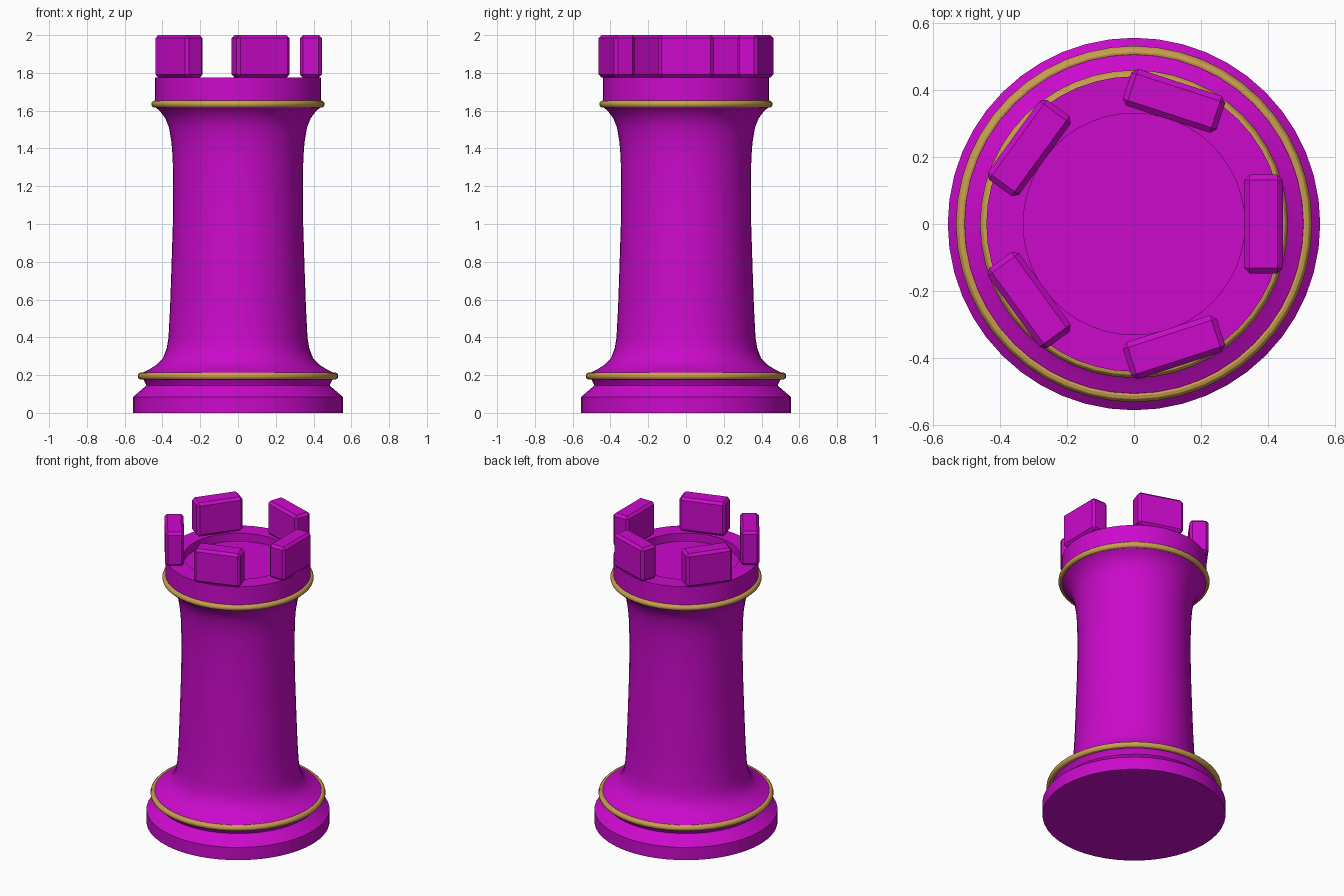
import bpy, bmesh, math
from mathutils import Matrix, Vector

if "Cube" in bpy.data.objects:
    bpy.data.objects.remove(bpy.data.objects["Cube"], do_unlink=True)

SIDES = 48


def material(name, rgb):
    mat = bpy.data.materials.new(name)
    mat.use_nodes = True
    mat.diffuse_color = (*rgb, 1)
    mat.node_tree.nodes["Principled BSDF"].inputs["Base Color"].default_value = (*rgb, 1)
    return mat


magenta = material("magenta", (0.60, 0.003, 0.60))
gold = material("gold", (0.60, 0.35, 0.08))


def finish(bm, name, mat, smooth=True):
    bmesh.ops.recalc_face_normals(bm, faces=bm.faces)
    mesh = bpy.data.meshes.new(name)
    bm.to_mesh(mesh)
    bm.free()
    mesh.materials.append(mat)
    obj = bpy.data.objects.new(name, mesh)
    bpy.context.collection.objects.link(obj)
    if smooth:
        bpy.ops.object.select_all(action="DESELECT")
        obj.select_set(True)
        bpy.context.view_layer.objects.active = obj
        bpy.ops.object.shade_smooth_by_angle(angle=math.radians(30))
    return obj


def lathe(name, profile, mat, closed=False):
    """Spin a (radius, height) profile about the z axis."""
    bm = bmesh.new()
    verts = [bm.verts.new((r, 0, z)) for r, z in profile]
    edges = [bm.edges.new(pair) for pair in zip(verts, verts[1:])]
    if closed:
        edges.append(bm.edges.new((verts[-1], verts[0])))
    bmesh.ops.spin(bm, geom=verts + edges, cent=(0, 0, 0), axis=(0, 0, 1),
                   angle=math.tau, steps=SIDES, use_duplicate=False)
    bmesh.ops.remove_doubles(bm, verts=bm.verts, dist=0.0005)
    return finish(bm, name, mat)


def ring(name, radius, tube, z):
    steps = [i * math.tau / 12 for i in range(12)]
    return lathe(name, [(radius + tube * math.cos(a), z + tube * math.sin(a))
                        for a in steps], gold, closed=True)


# Stepped base, flared shaft, and head with a sunken floor
lathe("tower_body", [
    (0, 0), (0.555, 0), (0.555, 0.085), (0.485, 0.145), (0.50, 0.175),
    (0.515, 0.195), (0.505, 0.213), (0.47, 0.23), (0.43, 0.255), (0.397, 0.29),
    (0.378, 0.34), (0.368, 0.40), (0.36, 0.55), (0.353, 0.75), (0.345, 1.0),
    (0.343, 1.2), (0.346, 1.35), (0.352, 1.43), (0.365, 1.51), (0.385, 1.56),
    (0.415, 1.60), (0.44, 1.62), (0.44, 1.775), (0.33, 1.775),
    (0.33, 1.72), (0, 1.72)], magenta)

# Gold trim
ring("lower_ring", 0.512, 0.019, 0.195)
ring("upper_ring", 0.44, 0.019, 1.635)

# Chamfered battlements around the rim
for i in range(5):
    bm = bmesh.new()
    bmesh.ops.create_cube(bm, size=1)
    bmesh.ops.scale(bm, vec=Vector((0.115, 0.294, 0.225)), verts=bm.verts)
    bmesh.ops.bevel(bm, geom=bm.edges[:], offset=0.016, segments=1, affect="EDGES")
    bmesh.ops.translate(bm, vec=(0.386, 0, 1.8875), verts=bm.verts)
    bmesh.ops.rotate(bm, cent=(0, 0, 0), verts=bm.verts,
                     matrix=Matrix.Rotation(i * math.tau / 5, 3, "Z"))
    finish(bm, f"battlement_{i + 1}", magenta, smooth=False)
